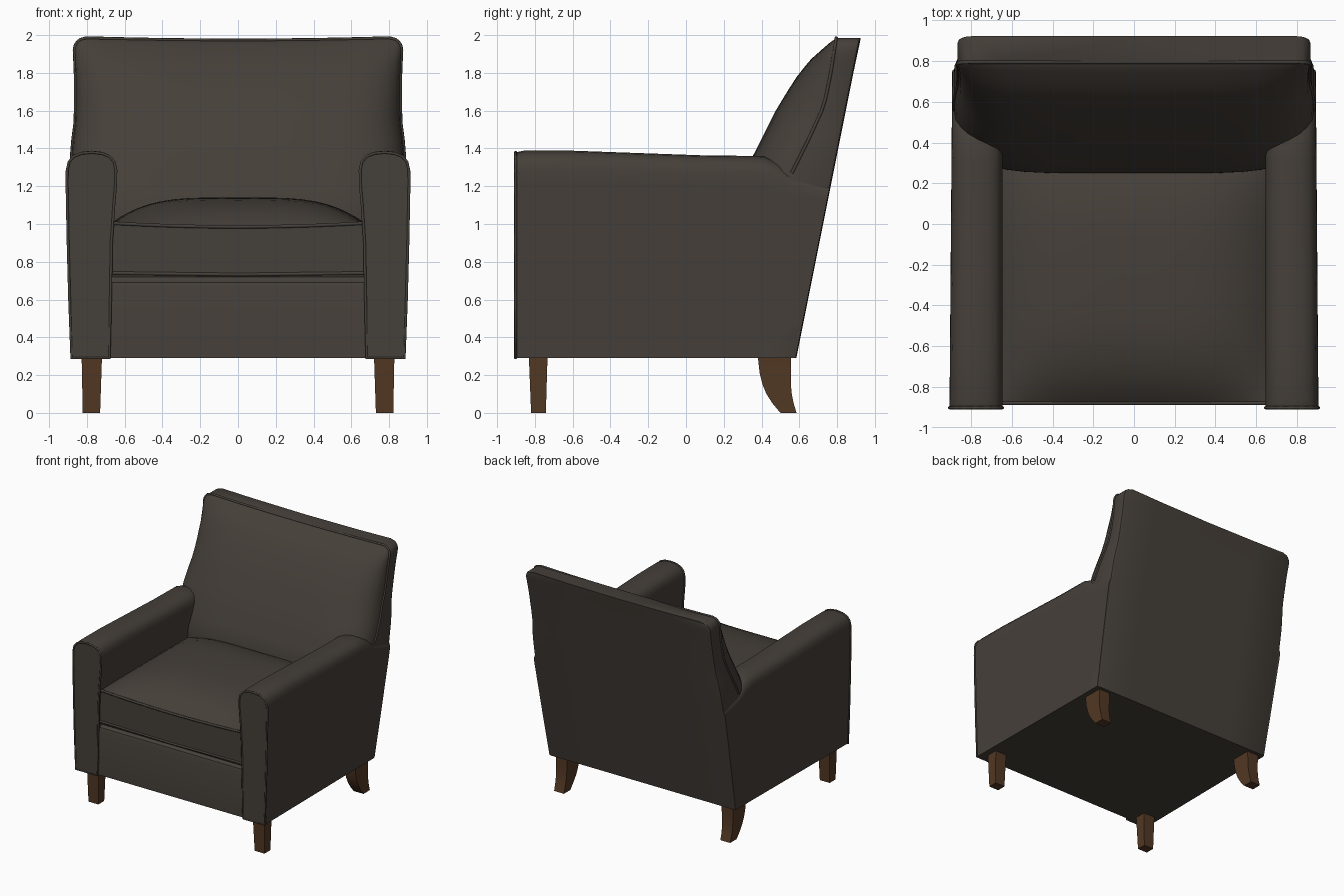
import bpy, bmesh, math

if "Cube" in bpy.data.objects:
    bpy.data.objects.remove(bpy.data.objects["Cube"])


def material(name, rgb):
    m = bpy.data.materials.new(name)
    m.diffuse_color = (*rgb, 1)
    m.use_nodes = True
    m.node_tree.nodes["Principled BSDF"].inputs["Base Color"].default_value = m.diffuse_color
    return m


LEATHER = material("dark brown leather", (0.060, 0.050, 0.041))
WOOD = material("brown wood", (0.085, 0.040, 0.018))


def loft(name, rings, mat):
    """Skin a list of equal-length closed rings and cap both ends."""
    bm = bmesh.new()
    vs = [[bm.verts.new(p) for p in r] for r in rings]
    n = len(vs[0])
    for a, b in zip(vs, vs[1:]):
        for i in range(n):
            j = (i + 1) % n
            bm.faces.new((a[i], a[j], b[j], b[i]))
    bm.faces.new(vs[0])
    bm.faces.new(vs[-1])
    bmesh.ops.recalc_face_normals(bm, faces=bm.faces)
    for f in bm.faces:
        f.smooth = True
    for e in bm.edges:
        e.smooth = e.calc_face_angle(0) < math.radians(35)
    me = bpy.data.meshes.new(name)
    bm.to_mesh(me)
    bm.free()
    me.materials.append(mat)
    ob = bpy.data.objects.new(name, me)
    bpy.context.collection.objects.link(ob)
    return ob


def piping(name, pts, r=0.009, closed=False):
    cu = bpy.data.curves.new(name, 'CURVE')
    cu.dimensions = '3D'
    cu.bevel_depth, cu.bevel_resolution, cu.use_fill_caps = r, 1, True
    sp = cu.splines.new('POLY')
    sp.points.add(len(pts) - 1)
    for p, c in zip(sp.points, pts):
        p.co = (*c, 1)
    sp.use_cyclic_u = closed
    cu.materials.append(LEATHER)
    bpy.context.collection.objects.link(bpy.data.objects.new(name, cu))


def interp(table, t):
    if t <= table[0][0]:
        return table[0][1]
    for (a, p), (b, q) in zip(table, table[1:]):
        if t <= b:
            return p + (q - p) * (t - a) / (b - a)
    return table[-1][1]


def rear(z):                       # sloping rear plane of the chair
    return 0.58 + 0.2 * (z - 0.29)


# arms: front-view outline swept back to the sloping rear plane
ARM = [(0.68, 0.29), (0.675, 0.6), (0.67, 0.9), (0.657, 1.1), (0.647, 1.22), (0.646, 1.29),
       (0.655, 1.335), (0.68, 1.365), (0.72, 1.381), (0.775, 1.387), (0.83, 1.381),
       (0.87, 1.365), (0.895, 1.335), (0.905, 1.29), (0.906, 1.22), (0.9, 0.9),
       (0.892, 0.6), (0.882, 0.29)]
ARM_TOP = [(-0.91, 1.378), (-0.86, 1.388), (-0.6, 1.388), (0.1, 1.363), (0.4, 1.36),
           (0.48, 1.33), (0.56, 1.275), (0.77, 1.22)]


def arm_ring(y, s):
    top = interp(ARM_TOP, y)
    ring = []
    for x, z in ARM:
        if z > 1:
            z = 1 + (z - 1) * (top - 1) / 0.387
        x -= 0.012 * (y + 0.9) / 1.5 * (x > 0.8)
        yy = y if y < 0.3 else 0.3 + (y - 0.3) / 0.466 * (rear(z) - 0.3)
        ring.append((s * x, yy, z))
    return ring


for s, side in ((-1, "left"), (1, "right")):
    ys = [-0.905, -0.86, -0.6, -0.25, 0.1, 0.3, 0.4, 0.44, 0.48, 0.52, 0.56, 0.66, 0.766]
    loft(side + "_arm", [arm_ring(y, s) for y in ys], LEATHER)
    piping(side + "_arm_piping", arm_ring(-0.902, s), 0.008, True)

# backrest: slab with a cushion bulging forward of the seam
SEAM = [(0.29, 0.40), (1.27, 0.56), (1.45, 0.65), (1.625, 0.73), (1.8, 0.767), (1.985, 0.795)]
FRONT = [(0.29, 0.24), (1.1, 0.25), (1.36, 0.354), (1.6, 0.475), (1.7, 0.535), (1.8, 0.6),
         (1.88, 0.665), (1.94, 0.73), (1.97, 0.765), (1.985, 0.795)]
WIDTH = [(0.29, 0.872), (1.2, 0.885), (1.4, 0.88), (1.55, 0.86), (1.8, 0.86), (1.92, 0.866)]
US = [math.sin(math.pi / 2 * (i / 12 - 1)) for i in range(25)]


def back_ring(z):
    w = interp(WIDTH, z)
    if z > 1.92:
        w += math.sqrt(max(0, 0.065 ** 2 - (z - 1.92) ** 2)) - 0.065
    seam, front, back = interp(SEAM, z), interp(FRONT, z), rear(z) + 0.004
    dip = 0.012 * max(0, (z - 1.8) / 0.185)
    ring = [(w * u, seam - (seam - front) * math.sqrt(max(0, 1 - abs(u) ** 6)),
             z - dip * (1 - u * u)) for u in US]
    ring += [(w, back - 0.02, z), (w - 0.006, back - 0.006, z), (w - 0.02, back, z)]
    ring += [((w - 0.02) * u, back, z - dip * (1 - u * u)) for u in (0.6, 0, -0.6)]
    ring += [(-w + 0.02, back, z), (-w + 0.006, back - 0.006, z), (-w, back - 0.02, z)]
    return ring


zs = [0.29, 0.8, 1.0, 1.1, 1.2, 1.27, 1.36, 1.45, 1.53, 1.6, 1.66, 1.72, 1.78, 1.84, 1.88,
      1.92, 1.94, 1.955, 1.967, 1.977, 1.985]
rings = [back_ring(z) for z in zs]
loft("backrest", rings, LEATHER)
upper = rings[5:]
piping("backrest_piping", [r[0] for r in upper] + rings[-1][1:24] + [r[24] for r in upper[::-1]])

# seat cushion: crowned top, sections swept front to back
def seat_ring(v):
    y = -0.24 + 0.64 * v
    crown = 0.155 * (1 - abs(v) ** 3.5)
    top = [(0.67 * u, y, 0.985 + 0.02 * u * u + crown * (1 - abs(u) ** 3.5)) for u in US]
    return top + [(0.675, y, 0.86), (0.67, y, 0.72), (-0.67, y, 0.72), (-0.675, y, 0.86)]


seat = [seat_ring(v) for v in US]
loft("seat_cushion", seat, LEATHER)
piping("seat_top_piping", seat[0][:25], 0.01)
piping("seat_bottom_piping", [(-0.67, -0.878, 0.74), (0, -0.878, 0.732), (0.67, -0.878, 0.74)], 0.01)

# base frame with the front rail
loft("base_frame", [[(-0.7, y0, z), (0.7, y0, z), (0.7, 0.5, z), (-0.7, 0.5, z)]
                    for z, y0 in ((0.29, -0.888), (0.66, -0.888), (0.69, -0.88), (0.705, -0.86),
                                  (0.73, -0.84))], LEATHER)

# legs: rows of (height, front y, back y, inner x, outer x)
FRONT_LEG = [(0, -0.82, -0.74, 0.728, 0.828), (0.01, -0.823, -0.738, 0.725, 0.83),
             (0.3, -0.83, -0.733, 0.722, 0.832)]
FRONT_LEG = [(0, -0.82, -0.742, 0.73, 0.822), (0.3, -0.832, -0.733, 0.72, 0.828)]
BACK_LEG = [(0, 0.50, 0.585, 0.73, 0.822), (0.05, 0.458, 0.57, 0.73, 0.823),
            (0.1, 0.426, 0.56, 0.728, 0.824), (0.15, 0.405, 0.555, 0.726, 0.825),
            (0.21, 0.39, 0.555, 0.723, 0.826), (0.3, 0.38, 0.555, 0.72, 0.828)]
for s, side in ((-1, "left"), (1, "right")):
    for part, rows in (("front", FRONT_LEG), ("back", BACK_LEG)):
        loft(f"{side}_{part}_leg", [[(s * a, f, z), (s * b, f, z), (s * b, k, z), (s * a, k, z)]
                                    for z, f, k, a, b in rows], WOOD)
